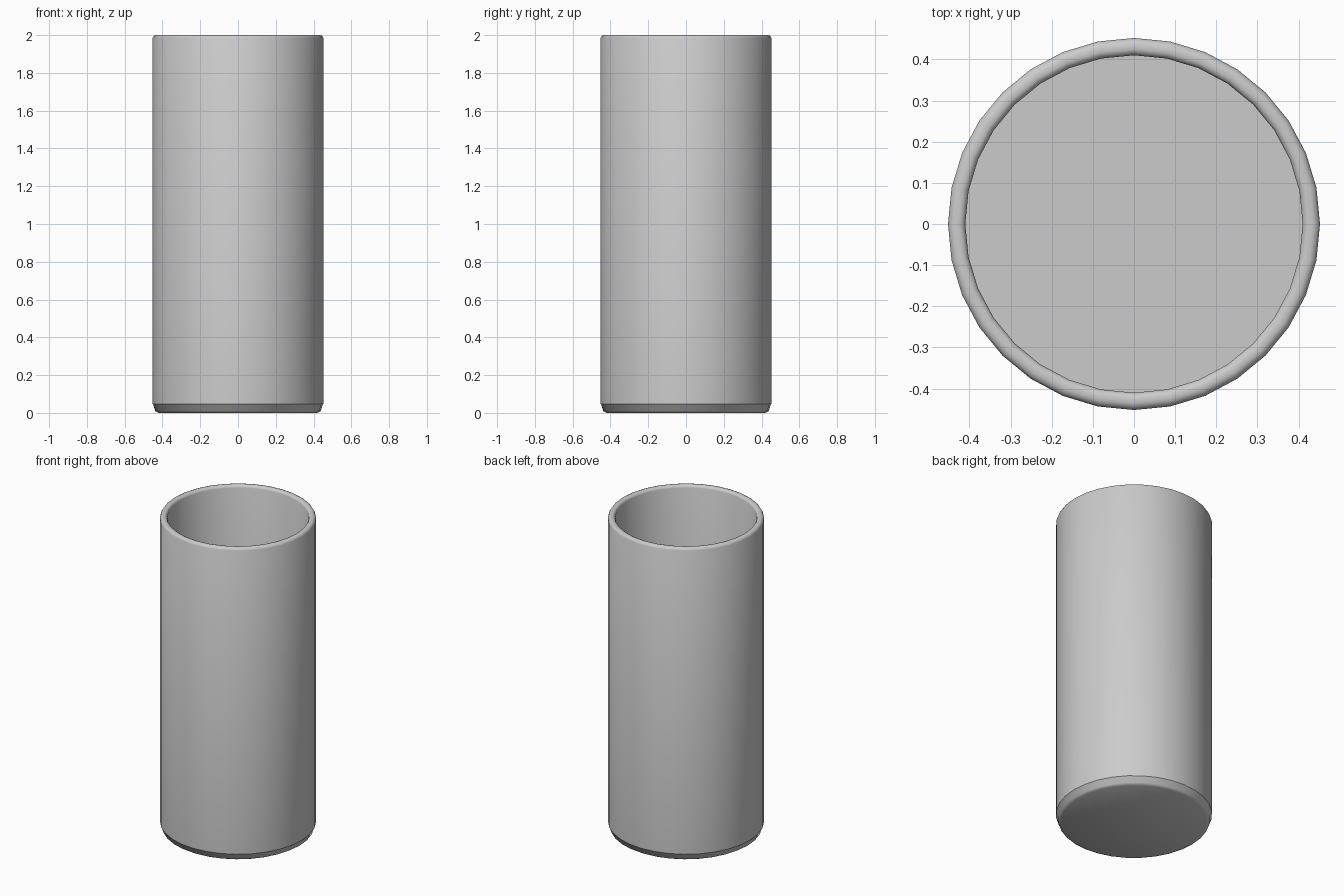
import bpy, bmesh, math

if "Cube" in bpy.data.objects:
    bpy.data.objects.remove(bpy.data.objects["Cube"])

SEGMENTS = 32

# Cross-section of the cup: outside bottom, up the wall, over the rim, down to the floor
profile = [
    (0.420, 0.000), (0.438, 0.010), (0.449, 0.045),
    (0.452, 0.047), (0.452, 1.985), (0.446, 1.996), (0.436, 2.000),
    (0.424, 2.000), (0.415, 1.996), (0.410, 1.985), (0.410, 0.045),
]

bm = bmesh.new()

# One ring of vertices per profile point
rings = []
for r, z in profile:
    rings.append([bm.verts.new((r * math.cos(2 * math.pi * i / SEGMENTS),
                                r * math.sin(2 * math.pi * i / SEGMENTS), z))
                  for i in range(SEGMENTS)])

# Walls between neighbouring rings
for low, high in zip(rings, rings[1:]):
    for i in range(SEGMENTS):
        j = (i + 1) % SEGMENTS
        bm.faces.new((low[i], low[j], high[j], high[i]))

# Underside and inner floor
bm.faces.new(list(reversed(rings[0])))
bm.faces.new(rings[-1])
bmesh.ops.recalc_face_normals(bm, faces=bm.faces[:])

mesh = bpy.data.meshes.new("cup")
bm.to_mesh(mesh)
bm.free()
cup = bpy.data.objects.new("cup", mesh)
bpy.context.collection.objects.link(cup)

# Smooth walls, crisp floor corner
bpy.context.view_layer.objects.active = cup
cup.select_set(True)
bpy.ops.object.shade_smooth_by_angle(angle=math.radians(50))
